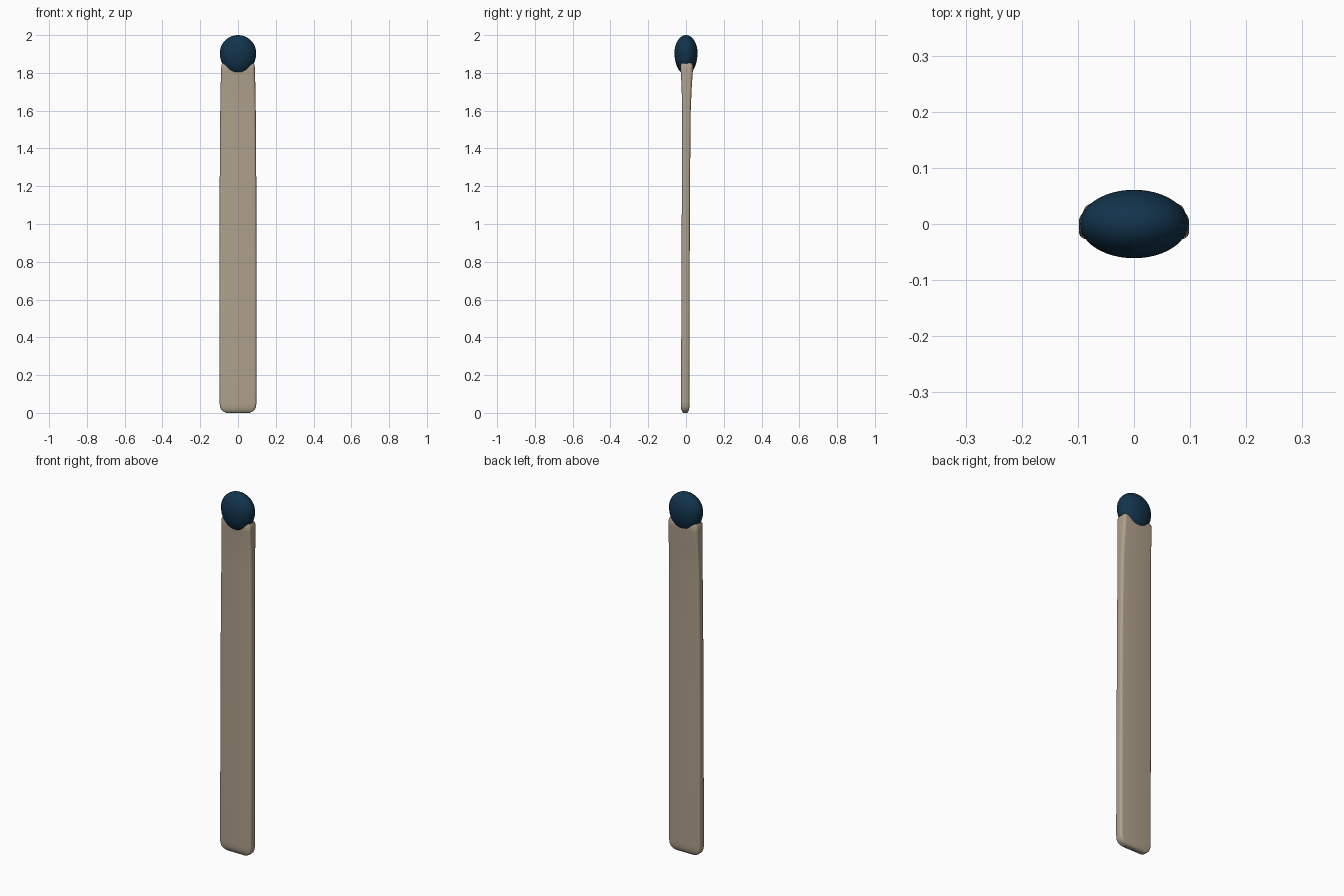
import bpy, bmesh, math

if "Cube" in bpy.data.objects:
    bpy.data.objects.remove(bpy.data.objects["Cube"], do_unlink=True)


def material(name, rgb):
    m = bpy.data.materials.new(name)
    m.use_nodes = True
    m.diffuse_color = (*rgb, 1)
    m.node_tree.nodes["Principled BSDF"].inputs["Base Color"].default_value = (*rgb, 1)
    return m


def finish(bm, name, mat, angle):
    bmesh.ops.recalc_face_normals(bm, faces=bm.faces)
    mesh = bpy.data.meshes.new(name)
    bm.to_mesh(mesh)
    bm.free()
    obj = bpy.data.objects.new(name, mesh)
    bpy.context.collection.objects.link(obj)
    mesh.materials.append(mat)
    bpy.ops.object.select_all(action="DESELECT")
    obj.select_set(True)
    bpy.context.view_layer.objects.active = obj
    bpy.ops.object.shade_smooth_by_angle(angle=math.radians(angle))
    return obj


def rounded_ring(bm, z, half, front, back, radius, steps=5):
    """Rounded rectangle cross-section at height z."""
    ring = []
    corners = ((1, back), (-1, back), (-1, front), (1, front))
    for i, (side, y) in enumerate(corners):
        cx = side * (half - radius)
        cy = y - radius if y == back else y + radius
        for k in range(steps + 1):
            a = math.pi / 2 * (i + k / steps)
            ring.append(bm.verts.new((cx + radius * math.cos(a), cy + radius * math.sin(a), z)))
    return ring


wood = material("pale wood", (0.43, 0.355, 0.262))
tip = material("dark blue tip", (0.0058, 0.034, 0.072))

# Flat stick: height, half width, front y, back y, corner radius
sections = [
    (0.004, 0.062, -0.016, 0.008, 0.006),
    (0.008, 0.078, -0.021, 0.013, 0.010),
    (0.018, 0.089, -0.025, 0.016, 0.012),
    (0.032, 0.095, -0.027, 0.018, 0.013),
    (0.055, 0.098, -0.027, 0.018, 0.013),
    (0.60, 0.098, -0.024, 0.019, 0.013),
    (1.20, 0.097, -0.022, 0.021, 0.013),
    (1.60, 0.094, -0.021, 0.025, 0.013),
    (1.72, 0.092, -0.023, 0.030, 0.014),
    (1.81, 0.090, -0.028, 0.036, 0.015),
    (1.84, 0.088, -0.029, 0.036, 0.015),
    (1.852, 0.082, -0.023, 0.030, 0.013),
]
bm = bmesh.new()
rings = [rounded_ring(bm, *s) for s in sections]
for low, high in zip(rings, rings[1:]):
    n = len(low)
    for i in range(n):
        j = (i + 1) % n
        bm.faces.new((low[i], low[j], high[j], high[i]))
bm.faces.new(rings[0])
bm.faces.new(rings[-1])
# Base sits on the ground
for v in rings[0]:
    v.co.z = 0
finish(bm, "stick", wood, 50)

# Match head: flattened egg, longer below where it sinks into the stick
bm = bmesh.new()
bmesh.ops.create_uvsphere(bm, u_segments=48, v_segments=32, radius=1)
for v in bm.verts:
    v.co.x *= 0.096
    v.co.y *= 0.061
    v.co.z = 1.905 + v.co.z * (0.095 if v.co.z > 0 else 0.114)
finish(bm, "match_head", tip, 60)
